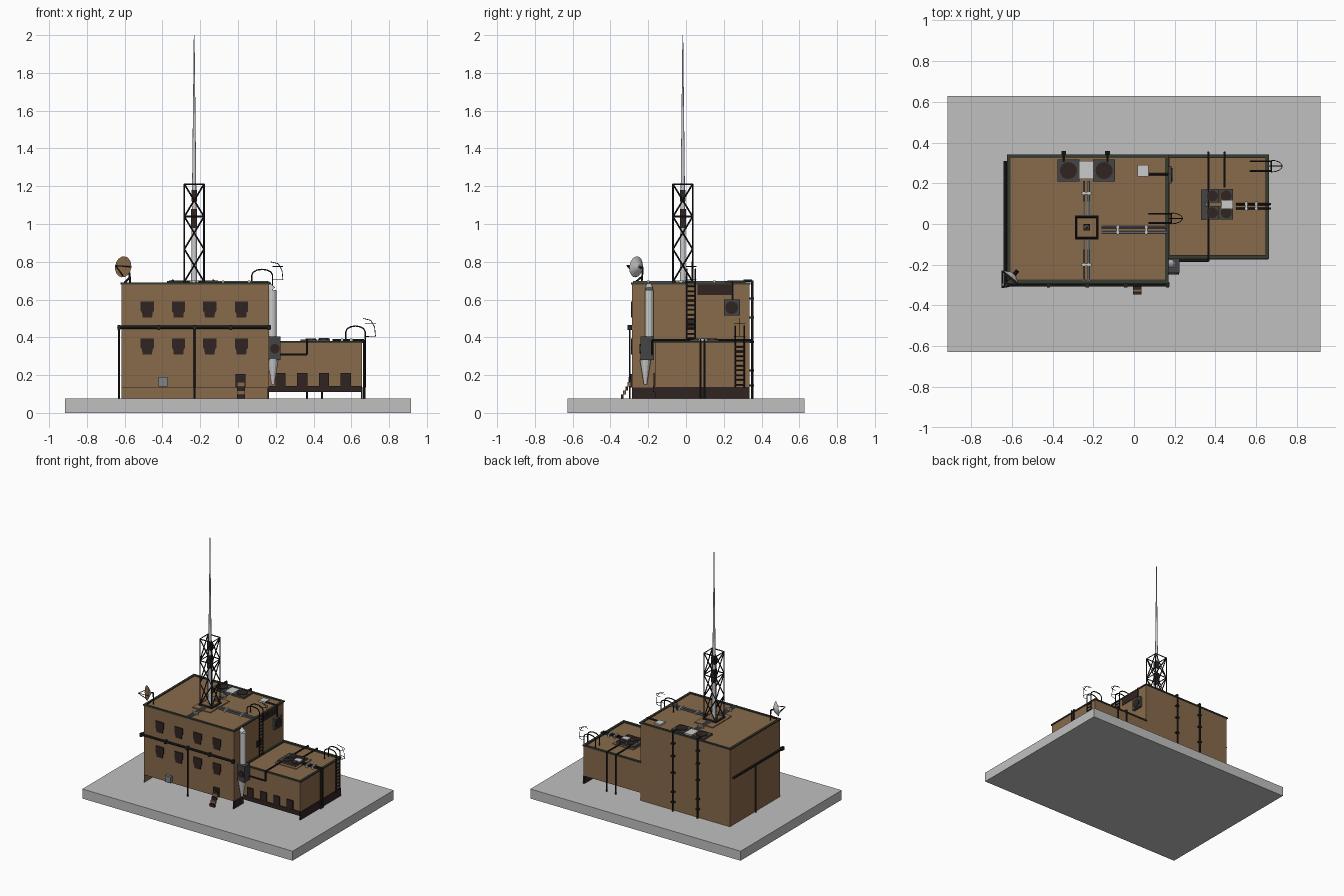
import bpy, bmesh, math
from mathutils import Vector

if "Cube" in bpy.data.objects:
    bpy.data.objects.remove(bpy.data.objects["Cube"])


def material(name, r, g, b):
    m = bpy.data.materials.new(name)
    m.diffuse_color = (r, g, b, 1)
    m.use_nodes = True
    m.node_tree.nodes["Principled BSDF"].inputs["Base Color"].default_value = m.diffuse_color
    return m


BROWN = material("brown_wall", 0.25, 0.145, 0.072)
DARK = material("dark_red_brown", 0.03, 0.018, 0.016)
BLACK = material("black_metal", 0.018, 0.018, 0.018)
GREEN = material("dark_green_trim", 0.04, 0.045, 0.03)
SLAB = material("slab_grey", 0.53, 0.53, 0.53)
LIGHT = material("light_grey", 0.6, 0.6, 0.6)
STEEL = material("steel_blue_grey", 0.2, 0.23, 0.25)
UNIT = material("dark_grey_unit", 0.06, 0.06, 0.058)


def finish(name, bm, *mats):
    me = bpy.data.meshes.new(name)
    bm.to_mesh(me)
    bm.free()
    for m in mats:
        me.materials.append(m)
    ob = bpy.data.objects.new(name, me)
    bpy.context.collection.objects.link(ob)
    return ob


def box(name, x0, x1, y0, y1, z0, z1, mat):
    bm = bmesh.new()
    bmesh.ops.create_cube(bm, size=1)
    for v in bm.verts:
        v.co = ((x0 + x1) / 2 + v.co.x * (x1 - x0), (y0 + y1) / 2 + v.co.y * (y1 - y0),
                (z0 + z1) / 2 + v.co.z * (z1 - z0))
    return finish(name, bm, mat)


def rod(bm, a, b, r0, r1=None, n=6):
    a, b = Vector(a), Vector(b)
    d = b - a
    res = bmesh.ops.create_cone(bm, cap_ends=True, segments=n, radius1=r0,
                                radius2=r0 if r1 is None else r1, depth=d.length)
    q = Vector((0, 0, 1)).rotation_difference(d)
    for v in res["verts"]:
        v.co = q @ v.co + (a + b) / 2


def pipe(name, paths, r, mat, n=6):
    bm = bmesh.new()
    for p in paths:
        for a, b in zip(p, p[1:]):
            rod(bm, a, b, r, n=n)
    return finish(name, bm, mat)


def shell(name, x0, x1, y0, y1, top, low):
    """Open-bottomed building; low = bottoms of front, right, back, left walls."""
    bm = bmesh.new()
    c = [(x0, y0), (x1, y0), (x1, y1), (x0, y1)]
    for i, z in enumerate(low):
        a, b = c[i], c[(i + 1) % 4]
        bm.faces.new([bm.verts.new(p) for p in
                      ((*a, z), (*b, z), (*b, top), (*a, top))])
    bm.faces.new([bm.verts.new((*p, top)) for p in c])
    return finish(name, bm, BROWN)


def rim(name, x0, x1, y0, y1, z, w=0.012, h=0.01):
    box(name + "_front", x0 - .006, x1 + .006, y0 - .006, y0 + w, z, z + h, GREEN)
    box(name + "_back", x0 - .006, x1 + .006, y1 - w, y1 + .006, z, z + h, GREEN)
    box(name + "_left", x0 - .006, x0 + w, y0, y1, z, z + h, GREEN)
    box(name + "_right", x1 - w, x1 + .006, y0, y1, z, z + h, GREEN)


def fan(name, x, y, z, w, r):
    box(name + "_case", x - w, x + w, y - w, y + w, z, z + 0.014, UNIT)
    bm = bmesh.new()
    rod(bm, (x, y, z + .014), (x, y, z + .019), r, n=16)
    finish(name + "_rotor", bm, DARK)


# Slab and the two building blocks
G, F, B, L, R = 0.075, -0.285, 0.335, -0.617, 0.163
box("slab", -0.915, 0.915, -0.628, 0.628, 0, G, SLAB)
shell("main_block", L, R, F, B, 0.683, (0.135, 0.135, G, G))
shell("annex", R, 0.657, -0.165, B, 0.37, (0.135, 0.135, 0.135, 0.135))
rim("main_rim", L, R, F, B, 0.68)
rim("annex_rim", R, 0.657, -0.165, B, 0.37)

# Dark plinths
box("main_plinth", R - .008, R, F, -0.165, G, 0.137, DARK)
box("annex_plinth_right", 0.65, 0.66, -0.165, B, G, 0.137, DARK)
box("annex_plinth_front", R, 0.657, -0.174, -0.165, 0.11, 0.142, DARK)

# Front windows: a broad hood with a narrower pane below
for j, z in enumerate((0.59, 0.395)):
    for i, x in enumerate((-0.48, -0.315, -0.15, 0.018)):
        half = [(0.035, 0), (0.035, -0.05), (0.028, -0.06), (0.025, -0.085)]
        bm = bmesh.new()
        pts = half + [(-a, b) for a, b in reversed(half)]
        f = bm.faces.new([bm.verts.new((x + a, F - .007, z + b)) for a, b in pts])
        ext = bmesh.ops.extrude_face_region(bm, geom=[f])
        for v in ext["geom"]:
            if isinstance(v, bmesh.types.BMVert):
                v.co.y += 0.007
        bmesh.ops.recalc_face_normals(bm, faces=bm.faces)
        finish(f"window_{j}_{i}", bm, DARK)
for i, x in enumerate((0.225, 0.34, 0.455, 0.57)):
    box(f"annex_window_{i}", x - .027, x + .027, -0.173, -0.165, 0.14, 0.212, DARK)

# Door, steps and meter box on the front
box("door", -0.012, 0.04, F - .008, F, 0.135, 0.205, DARK)
for i in range(5):
    z = G + 0.022 * i
    box(f"step_{i}", -0.006, 0.036, F - .06 + i * .012, F - .045 + i * .012, z, z + .022,
        BROWN if i % 2 else DARK)
box("meter_box", -0.42, -0.372, F - .02, F, 0.14, 0.19, STEEL)

# Wall pipes
pipe("belt_pipe", [[(R + .012, F - .012, .453), (L - .014, F - .012, .453),
                    (L - .014, 0.31, .453)]], 0.009, BLACK, 8)
for i, x in enumerate((-0.63, -0.42, -0.23, -0.04, 0.165)):
    box(f"pipe_clamp_{i}", x - .008, x + .008, F - .026, F, 0.44, 0.466, BLACK)
pipe("belt_drops", [[(-0.23, F - .012, .453), (-0.23, F - .012, G)],
                    [(L - .012, 0.03, .453), (L - .012, 0.03, G)]], 0.005, BLACK)
pipe("back_pipes", [[(x, B - .03, .70), (x, B + .015, .70), (x, B + .015, G)]
                    for x in (-0.345, -0.13)], 0.007, BLACK)
pipe("annex_pipes",
     [[(0.365, -0.18, .31), (0.365, -0.18, .385), (0.365, B + .015, .385), (0.365, B + .015, G)],
      [(0.445, 0.18, .385), (0.445, B + .015, .385), (0.445, B + .015, G)],
      [(0.50, 0.098, .385), (0.668, 0.098, .385), (0.668, 0.098, G)],
      [(0.50, 0.076, .385), (0.668, 0.076, .385), (0.668, 0.076, G)],
      [(0.22, -0.18, .31), (0.365, -0.18, .31)]], 0.006, BLACK)
for i, z in enumerate((.14, .22, .37, .5, .6)):
    for x in (-0.345, -0.13):
        box(f"back_clamp_{i}", x - .012, x + .012, B, B + .024, z, z + .01, BLACK)

# Roof pipes and their brackets
pipe("roof_pipes", [[(x, -0.28, .692), (x, 0.21, .692)] for x in (-0.245, -0.222)] +
     [[(-0.16, y, .692), (0.16, y, .692)] for y in (-0.015, -0.04)], 0.006, STEEL)
for i, y in enumerate((-0.2, 0.15)):
    box(f"pipe_bracket_{i}", -0.258, -0.208, y - .006, y + .006, .683, .702, LIGHT)
for i, x in enumerate((-0.08, 0.06)):
    box(f"side_bracket_{i}", x - .006, x + .006, -0.052, -0.004, .683, .702, LIGHT)
for i, x in enumerate((0.55, 0.60)):
    box(f"annex_bracket_{i}", x - .006, x + .006, 0.065, 0.11, .37, .394, LIGHT)

# Roof fans and cooling units
fan("roof_fan_left", -0.322, 0.262, .683, 0.054, 0.042)
fan("roof_fan_right", -0.147, 0.262, .683, 0.054, 0.042)
box("fan_link", -0.268, -0.2, 0.22, 0.31, .683, .694, LIGHT)
box("roof_vent", 0.018, 0.072, 0.232, 0.29, .683, .694, LIGHT)
pipe("vent_pipe", [[(0.072, 0.245, .69), (0.168, 0.245, .69), (0.168, 0.245, .6)]], 0.006, BLACK)
box("annex_unit_base", 0.325, 0.507, -0.002, 0.188, .37, .375, BROWN)
for i, x in enumerate((0.385, 0.453)):
    for j, y in enumerate((0.055, 0.138)):
        fan(f"annex_fan_{i}{j}", x, y, .375, 0.033, 0.027)
box("annex_unit_side", 0.33, 0.352, 0.02, 0.17, .375, .389, UNIT)
box("annex_unit_lid", 0.43, 0.485, 0.075, 0.115, .389, .396, LIGHT)

# Right wall: fan box, dark plates and corner duct
box("wall_fan_box", R, R + .02, 0.2, 0.285, .515, .6, UNIT)
bm = bmesh.new()
rod(bm, (R + .02, 0.242, .557), (R + .025, 0.242, .557), 0.034, n=16)
finish("wall_fan", bm, DARK)
box("wall_stain", R, R + .004, 0.06, 0.24, .625, .68, DARK)
box("wall_vent", R, R + .006, 0.0, 0.05, .45, .5, DARK)
bm = bmesh.new()
rod(bm, (R + .018, -0.195, .40), (R + .018, -0.195, .65), 0.022, n=12)
rod(bm, (R + .018, -0.195, .65), (R - .005, -0.195, .675), 0.022, 0.016, n=12)
rod(bm, (R + .022, -0.215, .15), (R + .022, -0.215, .285), 0.008, 0.03, n=12)
finish("corner_duct", bm, LIGHT)
box("corner_blower", R, 0.224, -0.24, -0.17, .28, .405, UNIT)
bm = bmesh.new()
rod(bm, (0.195, -0.24, .34), (0.195, -0.247, .34), 0.025, n=16)
finish("corner_blower_fan", bm, DARK)


# Ladders with curved handrails and thin cage hoops
def ladder(name, x, y0, y1, z0, z1, edge):
    paths = []
    for y in (y0, y1):
        arc = [(edge - .01 + (x - edge + .035) * math.cos(t) - .025, y, z1 - .025 + .03 * math.sin(t))
               for t in [math.pi * k / 6 for k in range(7)]]
        paths.append([(x, y, z0), (x, y, z1 - .025)] + arc + [(arc[-1][0], y, z1 - .1)])
    z = z0 + .015
    while z < z1 - .08:
        paths.append([(x, y0, z), (x, y1, z)])
        z += .025
    pipe(name, paths, 0.004, BLACK)
    ym = (y0 + y1) / 2
    hoops = [[(x + .055 * math.sin(t), ym - (y1 - y0) * .6 * math.cos(t), h)
              for t in [math.pi * k / 8 for k in range(9)]] for h in (z1 - .05, z1 + .02)]
    hoops.append([(x + .055, ym, z1 - .05), (x + .05, ym, z1), (x + .03, ym, z1 + .035),
                  (x - .01, ym, z1 + .045)])
    pipe(name + "_cage", hoops, 0.002, BLACK, 4)


ladder("main_ladder", R + .02, 0.005, 0.05, .38, .755, R)
ladder("annex_ladder", 0.673, 0.26, 0.308, .135, .455, 0.657)

# Lattice tower and mast
CX, CY, H = -0.232, -0.017, 0.052
box("tower_plate", -0.31, -0.152, -0.125, 0.11, .683, .69, BROWN)
box("tower_foot", CX - .058, CX + .058, CY - .058, CY + .058, .69, .698, DARK)
box("tower_foot_top", CX - .045, CX + .045, CY - .045, CY + .045, .698, .701, BROWN)
corners = [(CX + a * H, CY + b * H) for a, b in ((-1, -1), (1, -1), (1, 1), (-1, 1))]
paths = []
for i in range(4):
    a, b = corners[i], corners[(i + 1) % 4]
    paths.append([(*a, .69), (*a, 1.212)])
    for k in range(3):
        z0, z1 = .695 + k * .172, .695 + (k + 1) * .172
        paths += [[(*a, z0), (*b, z1)], [(*b, z0), (*a, z1)]]
    for z in (1.04, 1.21):
        paths.append([(*a, z), (*b, z)])
pipe("lattice_tower", paths, 0.0045, BLACK, 4)
bm = bmesh.new()
rod(bm, (CX, CY, .69), (CX, CY, 1.2), 0.016, 0.011, 12)
rod(bm, (CX, CY, 1.2), (CX, CY, 2.0), 0.011, 0.002, 12)
bpy.context.view_layer.objects.active = finish("mast", bm, LIGHT)
bpy.context.object.select_set(True)
bpy.ops.object.shade_smooth_by_angle()
box("mast_unit_low", CX - .016, CX + .016, CY - .016, CY + .016, .98, 1.08, DARK)
box("mast_unit_high", CX - .015, CX + .015, CY - .015, CY + .015, 1.12, 1.18, DARK)

# Satellite dish on the front-left corner
c, d = Vector((-0.6, -0.255, 0.772)), Vector((-0.62, -0.75, 0.1)).normalized()
bm = bmesh.new()
rod(bm, c - d * .012, c + d * .012, 0.018, 0.056, 16)
for f in bm.faces:
    f.normal_update()
    f.material_index = 1 if f.normal.dot(d) > .9 else 0
finish("dish", bm, LIGHT, BROWN)
tip = c + d * .075
side = d.cross(Vector((0, 0, 1))).normalized()
pipe("dish_feed", [[c + d * .012 + o, tip] for o in
                   (side * .05, -side * .05, Vector((0, 0, -.05)))], 0.003, BLACK, 4)
pipe("dish_mount", [[c - d * .01, c - d * .035, (-0.57, -0.235, .683)],
                    [(-0.57, -0.235, .72), (-0.6, -0.27, .69)]], 0.005, BLACK)
